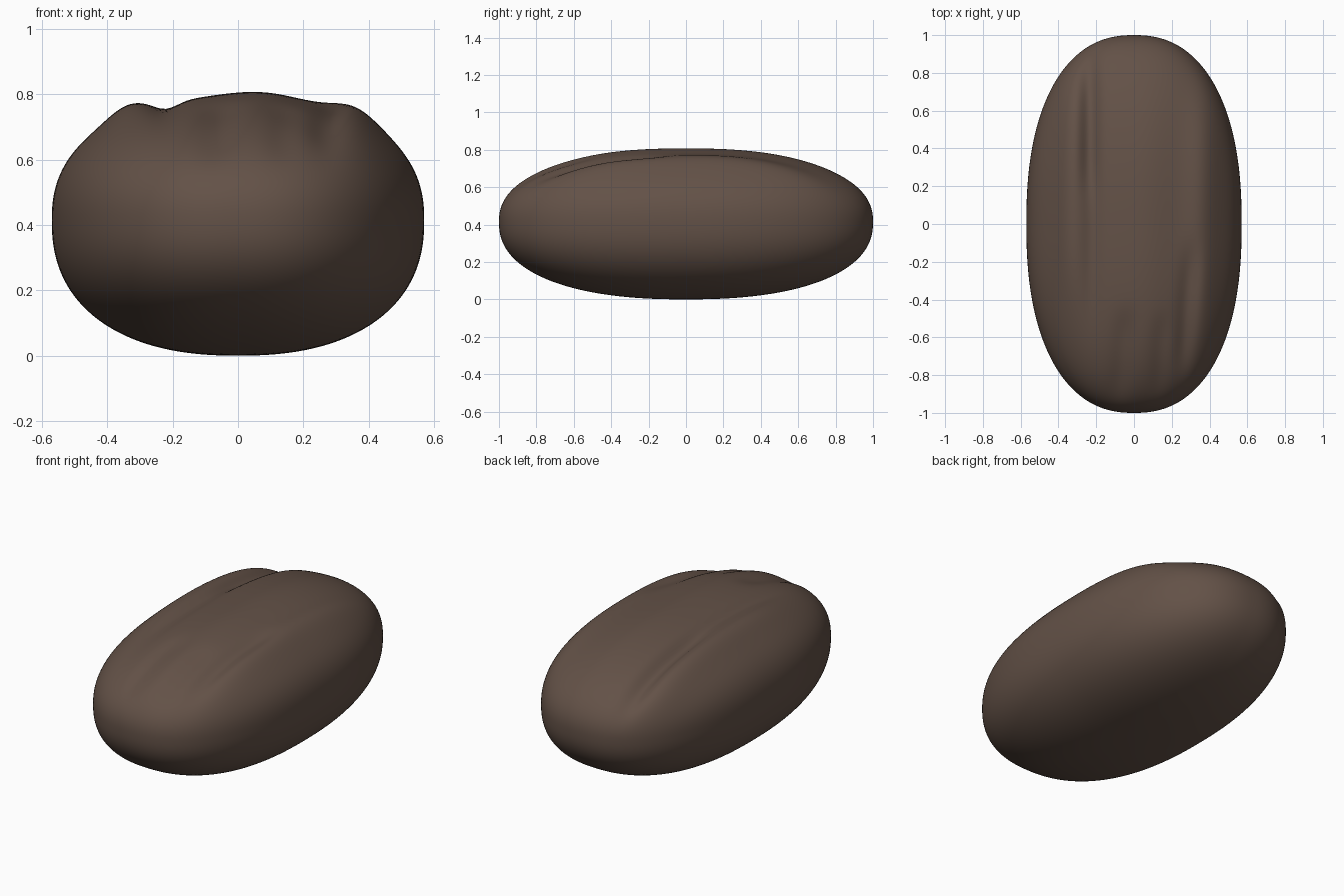
import bpy, bmesh
from math import exp

if "Cube" in bpy.data.objects:
    bpy.data.objects.remove(bpy.data.objects["Cube"])

HALF_WIDTH, HALF_LENGTH = 0.57, 1.0
RISE, DEPTH = 0.375, 0.415  # height above and below the widest level
POWER = 2.33                # boxier than an ellipsoid

# Long folds on the top: x, y, half width, half length, slant, height
FOLDS = [
    (-0.34, 0.25, 0.08, 0.65, 0.0, 0.03),      # back ridge
    (-0.22, 0.20, 0.05, 0.75, 0.0, -0.02),     # back groove
    (-0.24, 0.52, 0.045, 0.34, 0.0, -0.025),   # deep end of the back groove
    (0.36, 0.00, 0.09, 0.72, 0.02, 0.032),     # front ridge
    (0.28, -0.45, 0.05, 0.32, 0.08, -0.025),   # front groove
    (0.14, -0.70, 0.05, 0.20, 0.05, -0.012),
    (-0.06, -0.70, 0.06, 0.22, 0.08, -0.018),
    (0.06, 0.00, 0.15, 0.80, 0.0, 0.018),      # centre swell
]


def fold_height(x, y):
    total = 0
    for cx, cy, wide, long, slant, height in FOLDS:
        across = (x - cx - slant * (y - cy)) / wide
        along = (y - cy) / long
        total += height * exp(-across ** 2 - along ** 4)
    return total


# Body: a finely divided box rounded into a pebble
bm = bmesh.new()
bmesh.ops.create_cube(bm, size=2)
bmesh.ops.subdivide_edges(bm, edges=bm.edges[:], cuts=63, use_grid_fill=True)
for v in bm.verts:
    d = v.co.normalized()
    r = sum(abs(c) ** POWER for c in d) ** (-1 / POWER)
    x, y = d.x * r * HALF_WIDTH, d.y * r * HALF_LENGTH
    z = d.z * r * (RISE if d.z > 0 else DEPTH)
    upward = min(max(z / 0.2, 0), 1)
    z += fold_height(x, y) * upward * upward * (3 - 2 * upward)
    v.co = (x, y, z + DEPTH)
bmesh.ops.recalc_face_normals(bm, faces=bm.faces[:])
for f in bm.faces:
    f.smooth = True
mesh = bpy.data.meshes.new("pebble_body")
bm.to_mesh(mesh)
bm.free()
body = bpy.data.objects.new("pebble_body", mesh)
bpy.context.collection.objects.link(body)

# Dark brown surface
brown = bpy.data.materials.new("dark brown")
brown.use_nodes = True
color = (0.125, 0.083, 0.063, 1)
brown.diffuse_color = color
brown.node_tree.nodes["Principled BSDF"].inputs["Base Color"].default_value = color
mesh.materials.append(brown)
